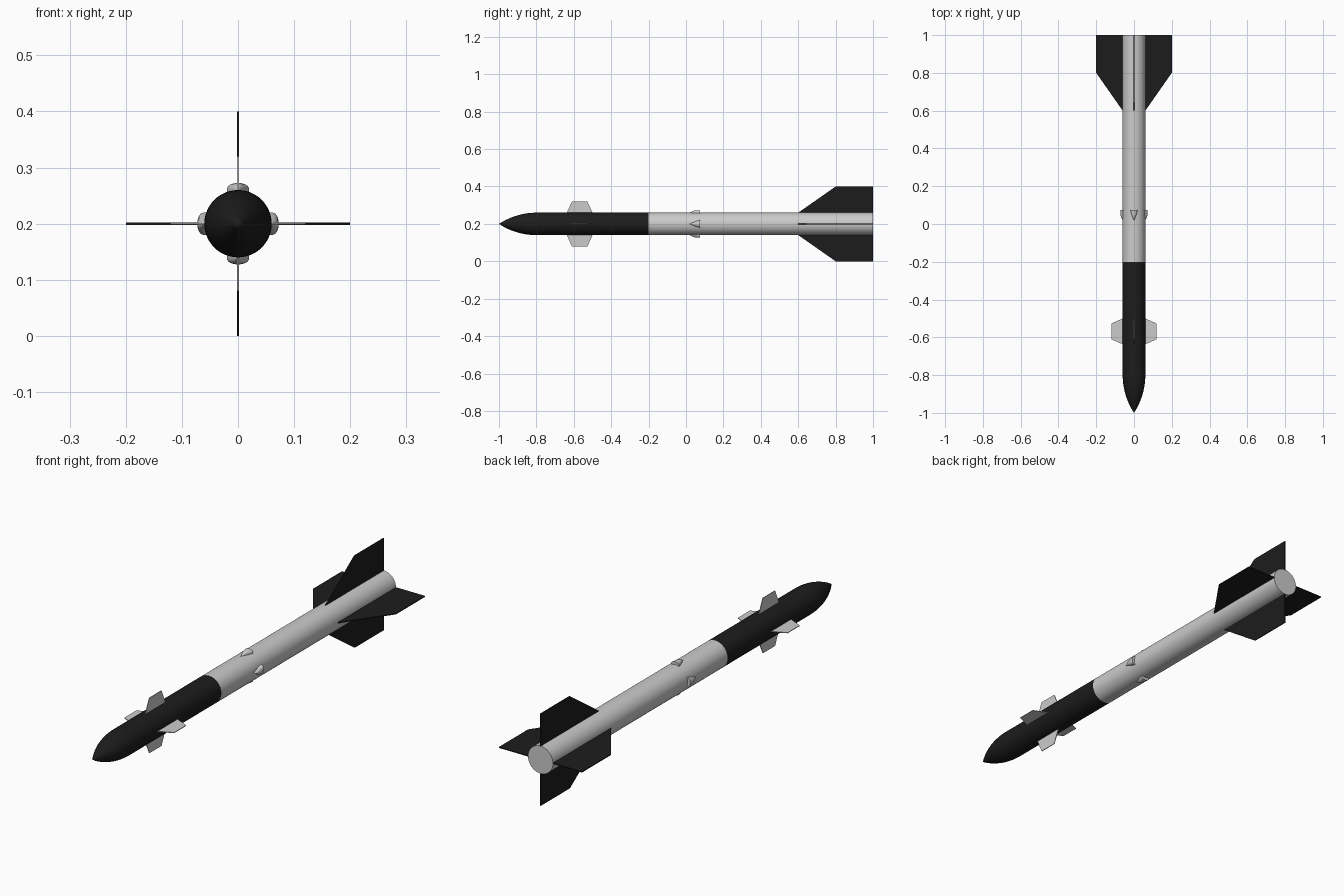
import bpy, bmesh
from math import sin, cos, pi, sqrt, radians
from mathutils import Matrix

if "Cube" in bpy.data.objects:
    bpy.data.objects.remove(bpy.data.objects["Cube"])

AXIS_Z = 0.2   # height of the centre line
R = 0.06       # body radius
SIDES = 48


def material(name, value):
    m = bpy.data.materials.new(name)
    m.diffuse_color = (value, value, value, 1)
    m.use_nodes = True
    m.node_tree.nodes["Principled BSDF"].inputs["Base Color"].default_value = m.diffuse_color
    return m


dark = material("dark_paint", 0.012)


def add_object(name, bm, turn=0, mat=None, smooth=False):
    bmesh.ops.recalc_face_normals(bm, faces=bm.faces[:])
    # turn about the long axis, then lift to the centre line
    bm.transform(Matrix.Translation((0, 0, AXIS_Z)) @ Matrix.Rotation(turn, 4, 'Y'))
    mesh = bpy.data.meshes.new(name)
    bm.to_mesh(mesh)
    bm.free()
    ob = bpy.data.objects.new(name, mesh)
    bpy.context.collection.objects.link(ob)
    if mat:
        mesh.materials.append(mat)
    if smooth:
        bpy.context.view_layer.objects.active = ob
        ob.select_set(True)
        bpy.ops.object.shade_smooth_by_angle(angle=radians(35))
        ob.select_set(False)
    return ob


def bridge(bm, rings):
    for a, b in zip(rings, rings[1:]):
        n = len(a)
        for i in range(n):
            bm.faces.new((a[i], a[(i + 1) % n], b[(i + 1) % n], b[i]))


def tube(name, profile, mat=None):
    """Lathe (y, radius) points about the long axis; a zero radius closes to a point."""
    bm = bmesh.new()
    rings = [[bm.verts.new((r * cos(2 * pi * i / SIDES), y, r * sin(2 * pi * i / SIDES)))
              for i in range(SIDES)] for y, r in profile]
    bridge(bm, rings)
    bm.faces.new(rings[-1])
    bmesh.ops.remove_doubles(bm, verts=bm.verts[:], dist=1e-5)
    return add_object(name, bm, mat=mat, smooth=True)


def fin(name, outline, thickness, turn, mat=None):
    """Flat plate from a (y, radius) outline."""
    bm = bmesh.new()
    face = bm.faces.new([bm.verts.new((-thickness / 2, y, r)) for y, r in outline])
    ext = bmesh.ops.extrude_face_region(bm, geom=[face])
    verts = [v for v in ext["geom"] if isinstance(v, bmesh.types.BMVert)]
    bmesh.ops.translate(bm, verts=verts, vec=(thickness, 0, 0))
    return add_object(name, bm, turn, mat)


def blister(name, turn):
    """Small arched wedge, pointed at the front and flat at the rear."""
    bm = bmesh.new()
    base = 0.052
    rings = []
    for y, half, height in ((0.02, 0.001, 0.06), (0.035, 0.007, 0.068),
                            (0.05, 0.013, 0.0725), (0.075, 0.02, 0.0725)):
        ring = [bm.verts.new((-half, y, base)), bm.verts.new((half, y, base))]
        for i in range(13):
            a = pi * i / 12
            ring.append(bm.verts.new((half * cos(a), y, 0.06 + (height - 0.06) * sin(a) ** 0.8)))
        rings.append(ring)
    bridge(bm, rings)
    bm.faces.new(rings[0])
    bm.faces.new(rings[-1])
    bmesh.ops.remove_doubles(bm, verts=bm.verts[:], dist=1e-5)
    return add_object(name, bm, turn, smooth=True)


# Dark front section with tangent ogive nose
L = 0.2
rho = (R * R + L * L) / (2 * R)
nose = [(-1 + L * t / 12, max(0, sqrt(rho ** 2 - (L - L * t / 12) ** 2) + R - rho)) for t in range(13)]
tube("nose_section", nose + [(-0.2, R)], dark)

# Grey rear section
tube("body_tube", [(-0.2, 0), (-0.2, R), (1, R)])

# Four of each surface round the body
for k, side in enumerate(("top", "right", "bottom", "left")):
    turn = k * pi / 2
    fin("tail_fin_" + side, [(0.6, 0.055), (0.6, R), (0.8, 0.2), (1, 0.2), (1, 0.055)],
        0.004, turn, dark)
    fin("front_fin_" + side, [(-0.64, 0.055), (-0.637, R), (-0.61, 0.12), (-0.527, 0.12), (-0.5, R), (-0.5, 0.055)],
        0.003, turn)
    blister("blister_" + side, turn)
